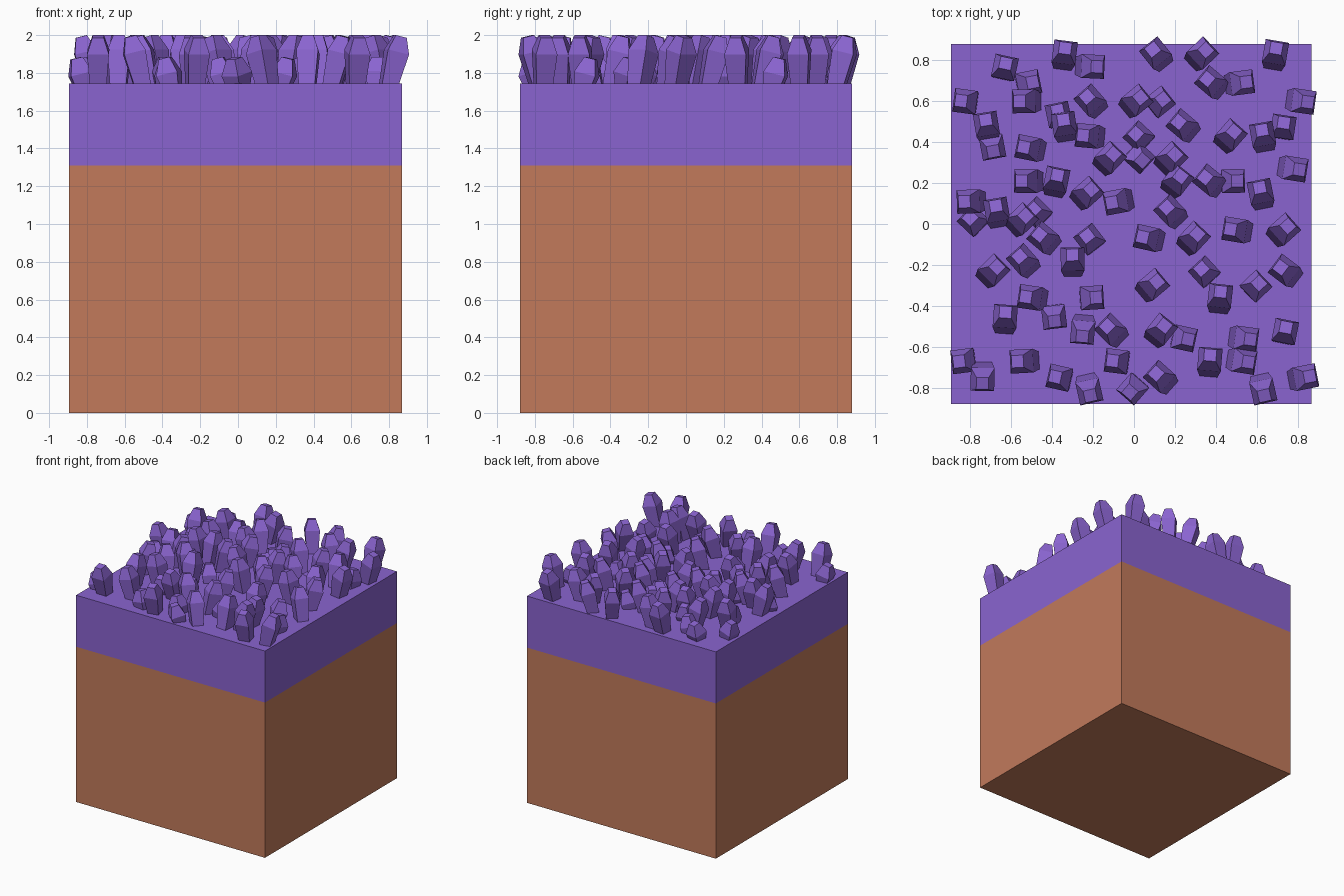
import bpy, bmesh, math, random
from mathutils import Matrix, Vector

if "Cube" in bpy.data.objects:
    bpy.data.objects.remove(bpy.data.objects["Cube"])

random.seed(4)


def material(name, rgb):
    m = bpy.data.materials.new(name)
    m.diffuse_color = (*rgb, 1)
    m.use_nodes = True
    m.node_tree.nodes["Principled BSDF"].inputs["Base Color"].default_value = m.diffuse_color
    return m


purple = material("purple", (0.255, 0.127, 0.63))
brown = material("earth brown", (0.54, 0.195, 0.105))


def finish(bm, name, mat):
    bmesh.ops.recalc_face_normals(bm, faces=bm.faces)
    mesh = bpy.data.meshes.new(name)
    bm.to_mesh(mesh)
    bm.free()
    mesh.materials.append(mat)
    bpy.context.collection.objects.link(bpy.data.objects.new(name, mesh))


# Stacked block layers
X0, X1, HALF_Y, TOP = -0.895, 0.868, 0.88, 1.745


def layer(name, z0, z1, mat):
    bm = bmesh.new()
    size = Matrix.Diagonal((X1 - X0, 2 * HALF_Y, z1 - z0, 1))
    bmesh.ops.create_cube(
        bm, size=1, matrix=Matrix.Translation(((X0 + X1) / 2, 0, (z0 + z1) / 2)) @ size)
    finish(bm, name, mat)


layer("earth_block", 0, 1.31, brown)
layer("lower_turf", 1.31, 1.53, purple)
layer("upper_turf", 1.53, TOP, purple)

# Crystal rows: y, x positions, compass lean of each (lower case = short crystal)
ROWS = [
    (0.83, (-.34, .11, .33, .69), "N NW NE N"),
    (0.77, (-.63, -.21), "n E"),
    (0.69, (-.51, .38, .52), "e NW E"),
    (0.60, (-.83, -.53, -.21, .01, .13, .82), "w W NW NE ne E"),
    (0.54, (-.37,), "n"),
    (0.48, (-.72, -.34, .24, .73), "N N NW n"),
    (0.43, (-.22, .02, .47, .63), "W nw NE N"),
    (0.37, (-.69, -.51), "s W"),
    (0.32, (-.12, .03, .18), "NE se NE"),
    (0.27, (.78,), "E"),
    (0.21, (-.52, -.38, .21, .37, .49), "W N NE NW e"),
    (0.15, (-.23, .62), "NE N"),
    (0.11, (-.80, -.08), "W W"),
    (0.06, (-.67, -.48, .18), "N nw NW"),
    (0.02, (-.79, -.55), "nw NE"),
    (-0.03, (.50, .73), "W NE"),
    (-0.07, (-.44, -.22, .07, .29), "NW nw W NE"),
    (-0.18, (-.54, -.30), "NW N"),
    (-0.23, (-.69, .34, .74), "NE nw NW"),
    (-0.30, (.09, .60), "NE ne"),
    (-0.36, (-.50, -.20, .42), "W e N"),
    (-0.46, (-.63, -.39), "N s"),
    (-0.52, (-.25, -.11, .13, .74), "S NW NE n"),
    (-0.56, (.25, .54), "e E"),
    (-0.67, (-.84, -.54, -.09, .37, .53), "w W w N E"),
    (-0.75, (-.74, -.37, .13, .83), "S w NW E"),
    (-0.81, (-.22, -.01, .63), "S sw S"),
]
COMPASS = {"E": 0, "NE": 45, "N": 90, "NW": 135, "W": 180, "SW": 225, "S": 270, "SE": 315}
TILT = 0.24


def crystal(bm, x, y, heading, height):
    # Square shaft widening to a shoulder, then a blunt tapered tip
    length = (height - 0.03 * math.sin(TILT)) / math.cos(TILT)
    lean = height * math.tan(TILT)
    base = Vector((x, y, TOP)) - 0.5 * lean * Vector((math.cos(heading), math.sin(heading), 0))
    m = Matrix.Translation(base) @ Matrix.Rotation(heading, 4, "Z") @ Matrix.Rotation(TILT, 4, "Y")
    rings = []
    for half, z in ((0.042, -0.03), (0.058, length - 0.085), (0.03, length)):
        rings.append([bm.verts.new(m @ Vector((sx * half, sy * half, z)))
                      for sx, sy in ((-1, -1), (1, -1), (1, 1), (-1, 1))])
    for a, b in zip(rings, rings[1:]):
        for i in range(4):
            j = (i + 1) % 4
            bm.faces.new((a[i], a[j], b[j], b[i]))
    bm.faces.new(rings[0][::-1])
    bm.faces.new(rings[-1])


crystals = bmesh.new()
for y, xs, leans in ROWS:
    for x, lean in zip(xs, leans.split()):
        name = lean.upper()
        spread = 8 if len(name) == 2 else 14
        heading = math.radians(COMPASS[name] + random.uniform(-spread, spread))
        # keep edge crystals just inside the overall outline
        crystal(crystals, x, y, heading, 0.14 if lean.islower() else 2.0 - TOP)
finish(crystals, "crystals", purple)
